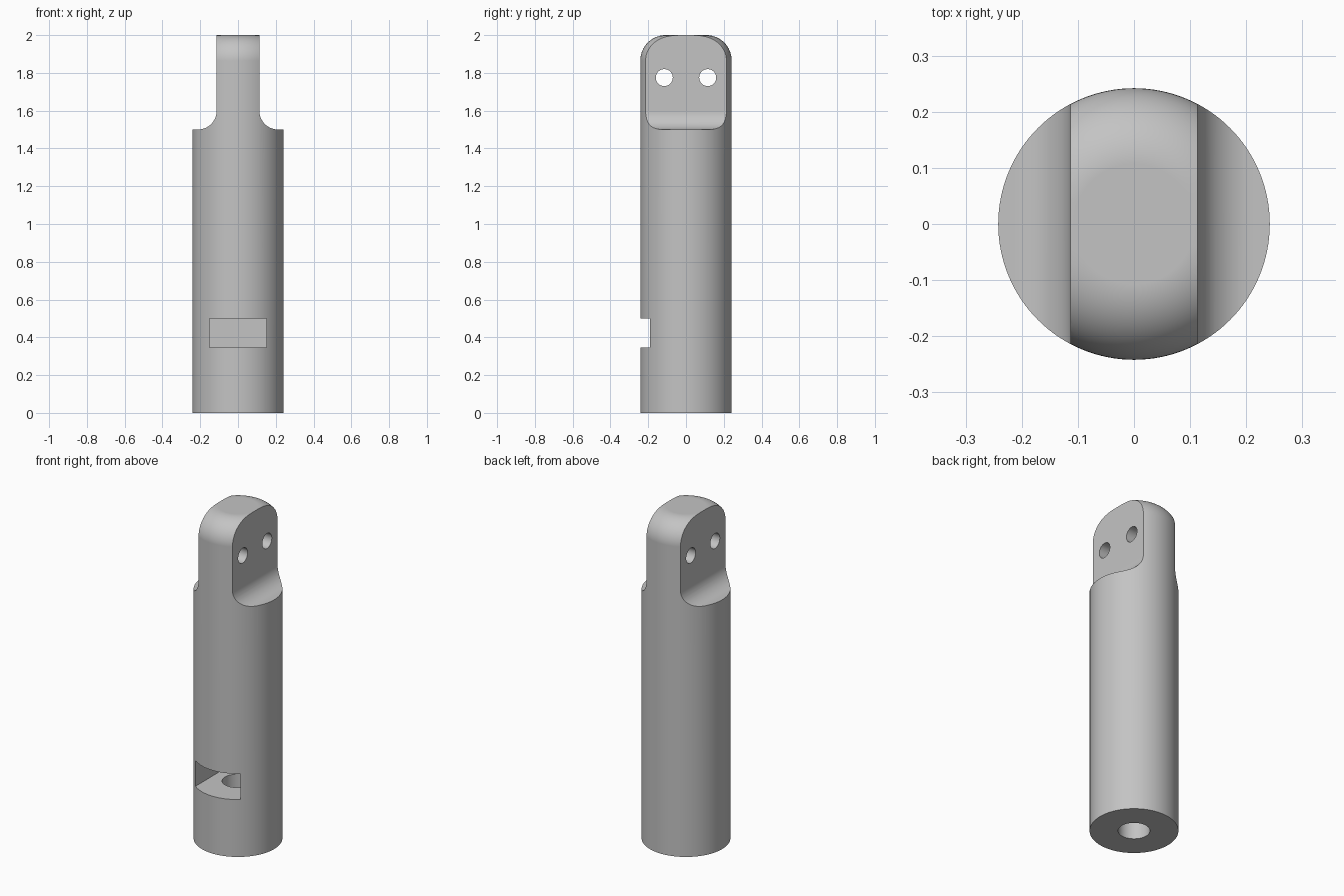
import bpy, bmesh
from math import cos, sin, pi, radians
from mathutils import Matrix, Vector

RADIUS, HEIGHT = 0.242, 2.0
TOP_ROUND = 0.135
TONGUE, SHOULDER, FILLET = 0.113, 1.5, 0.1
BORE, PIN = 0.087, 0.045
SLOT_W, SLOT_LOW, SLOT_HIGH, SLOT_BACK = 0.15, 0.345, 0.5, 0.15

if "Cube" in bpy.data.objects:
    bpy.data.objects.remove(bpy.data.objects["Cube"], do_unlink=True)

grey = bpy.data.materials.new("plain grey")
grey.use_nodes = True
colour = (0.55, 0.55, 0.55, 1)
grey.diffuse_color = colour
grey.node_tree.nodes["Principled BSDF"].inputs["Base Color"].default_value = colour


def make_object(name, bm):
    bmesh.ops.recalc_face_normals(bm, faces=bm.faces)
    mesh = bpy.data.meshes.new(name)
    bm.to_mesh(mesh)
    bm.free()
    mesh.materials.append(grey)
    obj = bpy.data.objects.new(name, mesh)
    bpy.context.collection.objects.link(obj)
    return obj


def arc(cx, cz, r, start, end, steps=16):
    angles = [radians(start + (end - start) * i / steps) for i in range(steps + 1)]
    return [(cx + r * cos(a), cz + r * sin(a)) for a in angles]


def lathe(name, profile, steps=128):
    bm = bmesh.new()
    verts = [bm.verts.new((x, 0, z)) for x, z in profile]
    edges = [bm.edges.new(pair) for pair in zip(verts, verts[1:])]
    bmesh.ops.spin(bm, geom=verts + edges, cent=(0, 0, 0), axis=(0, 0, 1),
                   angle=2 * pi, steps=steps)
    bmesh.ops.remove_doubles(bm, verts=bm.verts, dist=0.0001)
    # flat end caps
    rims = [e for e in bm.edges if e.is_boundary]
    bmesh.ops.holes_fill(bm, edges=rims, sides=0)
    return make_object(name, bm)


def prism(name, outline, half_depth):
    bm = bmesh.new()
    face = bm.faces.new([bm.verts.new((x, -half_depth, z)) for x, z in outline])
    result = bmesh.ops.extrude_face_region(bm, geom=[face])
    moved = [v for v in result["geom"] if isinstance(v, bmesh.types.BMVert)]
    bmesh.ops.translate(bm, verts=moved, vec=(0, 2 * half_depth, 0))
    return make_object(name, bm)


def rod(name, r, length, matrix, steps=48):
    bm = bmesh.new()
    bmesh.ops.create_cone(bm, cap_ends=True, segments=steps, radius1=r,
                          radius2=r, depth=length, matrix=matrix)
    return make_object(name, bm)


def box(name, low, high):
    low, high = Vector(low), Vector(high)
    bm = bmesh.new()
    bmesh.ops.create_cube(bm, size=1, matrix=Matrix.Translation((low + high) / 2)
                          @ Matrix.Diagonal((*(high - low), 1)))
    return make_object(name, bm)


# Round shaft with a rolled top edge
shaft = lathe("shaft", [(RADIUS, 0)] + arc(RADIUS - TOP_ROUND, HEIGHT - TOP_ROUND,
                                           TOP_ROUND, 0, 90))
cutters = []

# Filleted flats on both sides of the tongue
for side in (-1, 1):
    outline = [(0.4, 2.2), (TONGUE, 2.2)]
    outline += arc(TONGUE + FILLET, SHOULDER + FILLET, FILLET, 180, 270)
    outline += [(0.4, SHOULDER)]
    cutters.append(prism("flat_cutter", [(side * x, z) for x, z in outline], 0.4))

# Two cross holes through the tongue
for y in (-0.115, 0.115):
    place = Matrix.Translation((0, y, 1.775)) @ Matrix.Rotation(pi / 2, 4, "Y")
    cutters.append(rod("pin_hole_cutter", PIN, 0.6, place))

# Front pocket and the bore that rises into it
cutters.append(box("pocket_cutter", (-SLOT_W, -0.4, SLOT_LOW),
                   (SLOT_W, SLOT_BACK, SLOT_HIGH)))
bore_top = (SLOT_LOW + SLOT_HIGH) / 2
cutters.append(rod("bore_cutter", BORE, bore_top + 0.1,
                   Matrix.Translation((0, 0, (bore_top - 0.1) / 2)), 64))

bpy.ops.object.select_all(action="DESELECT")
bpy.context.view_layer.objects.active = shaft
shaft.select_set(True)
for cutter in cutters:
    mod = shaft.modifiers.new("cut", "BOOLEAN")
    mod.operation = "DIFFERENCE"
    mod.solver = "EXACT"
    mod.object = cutter
    bpy.ops.object.modifier_apply(modifier=mod.name)
    bpy.data.objects.remove(cutter, do_unlink=True)

# Smooth curves, crisp machined edges
bpy.ops.object.shade_smooth_by_angle(angle=radians(25))
weighted = shaft.modifiers.new("even_shading", "WEIGHTED_NORMAL")
weighted.keep_sharp = True
